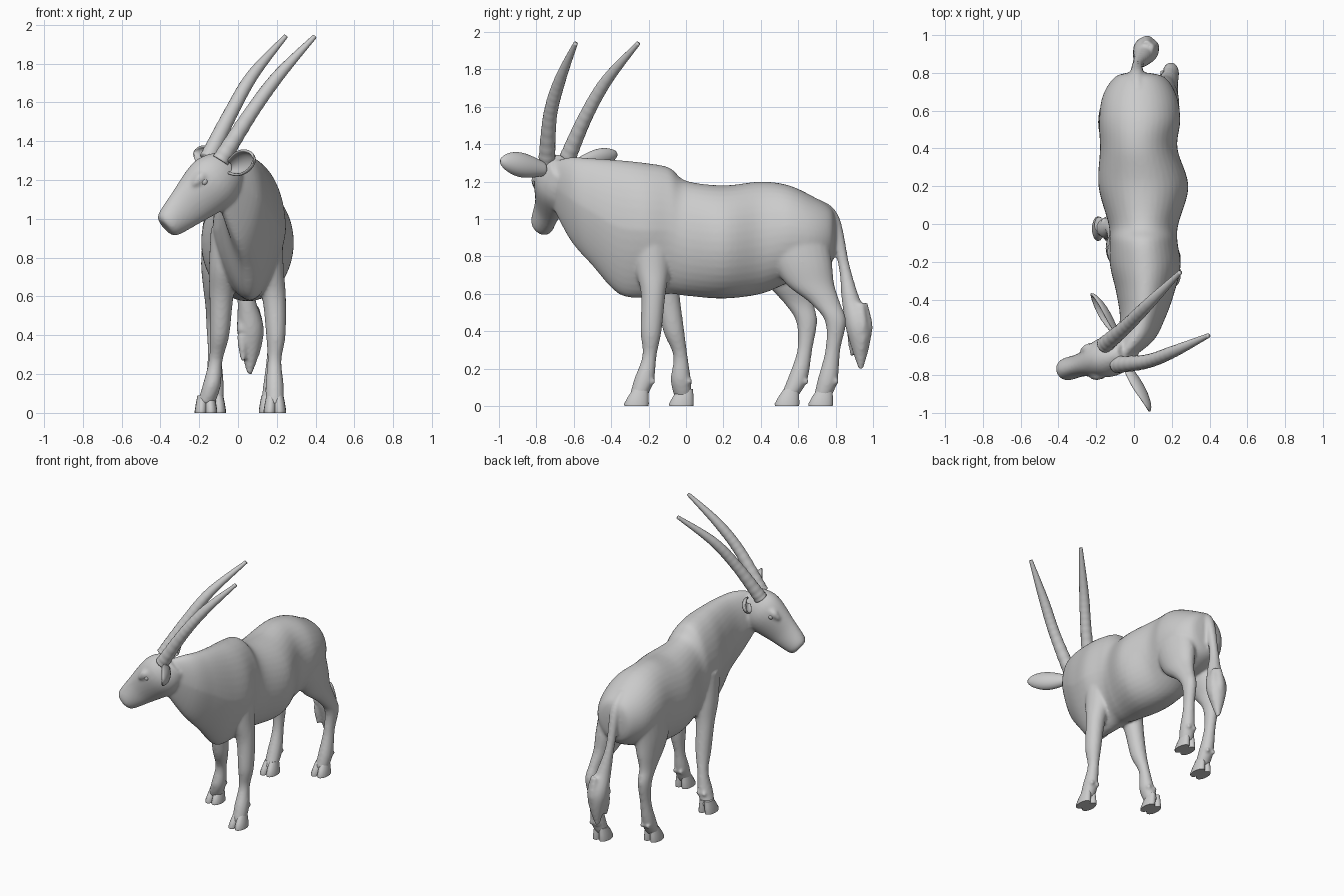
import bpy, math
from mathutils import Vector

if "Cube" in bpy.data.objects:
    bpy.data.objects.remove(bpy.data.objects["Cube"])

X, Y, Z = Vector((1, 0, 0)), Vector((0, 1, 0)), Vector((0, 0, 1))


def spline(pts, n=6):
    """Catmull-Rom interpolation of tuples of any length."""
    out = []
    for i in range(len(pts) - 1):
        a, b, c, d = pts[max(i - 1, 0)], pts[i], pts[i + 1], pts[min(i + 2, len(pts) - 1)]
        for k in range(n):
            t = k / n
            out.append(tuple(0.5 * (2 * q + (r - p) * t + (2 * p - 5 * q + 4 * r - s) * t * t
                                    + (3 * q - p - 3 * r + s) * t ** 3)
                             for p, q, r, s in zip(a, b, c, d)))
    return out + [tuple(pts[-1])]


def make(name, verts, faces):
    me = bpy.data.meshes.new(name)
    me.from_pydata(verts, [], faces)
    ob = bpy.data.objects.new(name, me)
    bpy.context.collection.objects.link(ob)
    bpy.ops.object.select_all(action='DESELECT')
    bpy.context.view_layer.objects.active = ob
    ob.select_set(True)
    bpy.ops.object.mode_set(mode='EDIT')
    bpy.ops.mesh.select_all(action='SELECT')
    bpy.ops.mesh.normals_make_consistent(inside=False)
    bpy.ops.object.mode_set(mode='OBJECT')
    me.shade_smooth()
    return ob


def loft(name, rings, n=24):
    """Closed skin over rings (centre, u, v, pinch); pinch narrows the -v side."""
    verts, faces = [], []
    for c, u, v, *pinch in rings:
        for k in range(n):
            a = 2 * math.pi * k / n
            f = 1 - (pinch[0] if pinch else 0) * max(0, -math.sin(a))
            verts.append(c + u * math.cos(a) * f + v * math.sin(a))
    for i in range(len(rings) - 1):
        for k in range(n):
            j = (k + 1) % n
            faces.append((i * n + k, i * n + j, i * n + n + j, i * n + n + k))
    faces += [tuple(range(n)), tuple(range(len(verts) - n, len(verts)))]
    return make(name, verts, faces)


def tube(name, pts, steps=6, ridge=0.0, n=16):
    """Round tube along (x, y, z, radius) points, with optional growth ridges."""
    p = spline(pts, steps)
    rings = []
    for i, q in enumerate(p):
        t = Vector(p[min(i + 1, len(p) - 1)][:3]) - Vector(p[max(i - 1, 0)][:3])
        rot = t.to_track_quat('Z', 'Y')
        r = q[3] * (1 + ridge * (1 - i / len(p)) * math.sin(i * math.pi / 2))
        rings.append((Vector(q[:3]), rot @ X * r, rot @ Y * r))
    return loft(name, rings, n)


def join(name, objs):
    bpy.ops.object.select_all(action='DESELECT')
    for o in objs:
        o.select_set(True)
    bpy.context.view_layer.objects.active = objs[0]
    bpy.ops.object.join()
    objs[0].name = name
    return objs[0]


# torso and neck: y, centre x, bottom z, top z, half width; the chest narrows to a keel
torso = [(.80, .02, .86, 1.0, .06), (.775, .03, .76, 1.06, .135), (.68, .03, .70, 1.12, .195),
         (.55, .03, .66, 1.18, .215), (.40, .025, .6, 1.2, .205), (.20, .05, .575, 1.18, .238),
         (0, .05, .59, 1.205, .185), (-.09, .05, .6, 1.275, .18), (-.22, .06, .58, 1.3, .187),
         (-.36, .06, .6, 1.315, .155), (-.50, .045, .75, 1.325, .12), (-.62, 0, .89, 1.33, .1),
         (-.73, -.09, 1.1, 1.3, .05)]
parts = [loft("torso", [(Vector((cx, y, (b + t) / 2)), X * w, Z * ((t - b) / 2), .3 * min(max(-y * 4, 0), 1))
                        for y, cx, b, t, w in spline(torso)], 40)]

# head: position from nose to poll, half width, half depth
nose, poll = Vector((-.375, -.775, .957)), Vector((-.03, -.67, 1.28))
side = Vector((.35, -.94, 0)).normalized()
up = side.cross(nose - poll).normalized()
up = up if up.z > 0 else -up
head = [(0, .042, .052), (.06, .06, .078), (.32, .064, .11), (.65, .106, .145), (.83, .098, .135), (1, .055, .09)]
parts.append(loft("head", [(nose.lerp(poll, t), side * w, up * d) for t, w, d in spline(head)], 28))

# brow over each eye
eye_line = nose.lerp(poll, .6) + up * .055
for s in (-1, 1):
    parts.append(tube("brow", [(*(eye_line + up * .025 + side * (s * .072) + (poll - nose) * d), r)
                               for d, r in ((-.12, .008), (0, .03), (.12, .008))]))

# legs: shared thickness (z, x radius, y radius), then a path per leg ending at the hoof
front = [(.95, .1, .11), (.75, .08, .095), (.6, .062, .066), (.4, .05, .056), (.27, .036, .038)]
hind = [(.95, .1, .18), (.77, .09, .16), (.65, .07, .128), (.55, .048, .08), (.45, .043, .056), (.3, .036, .04)]
foot = [(.14, .047, .054), (.05, .046, .047)]
legs = {
    "front_leg_right": (front, [(.13, -.18), (.155, -.18), (.185, -.175), (.195, -.187), (.188, -.195), (.19, -.265)]),
    "front_leg_left": (front, [(-.04, -.15), (-.07, -.13), (-.085, -.1), (-.095, -.065), (-.115, -.03), (-.165, -.025)]),
    "hind_leg_right": (hind, [(.13, .57), (.15, .62), (.165, .665), (.185, .745), (.195, .8), (.185, .785), (.165, .72)]),
    "hind_leg_left": (hind, [(-.08, .55), (-.1, .54), (-.11, .565), (-.12, .605), (-.12, .645), (-.12, .635), (-.12, .54)])}
toe = [(.018, .022, .09, .04), (.022, .01, .05, .055), (.025, 0, .012, .066), (.025, 0, 0, .064)]
for name, (profile, path) in legs.items():
    (cx, cy), (x, y) = path[-2:]
    fx, fy = cx * .58 + x * .42, cy * .58 + y * .42
    rows = zip(profile + foot, path[:-1] + [(fx, fy), (x, y + .01)])
    shaft = [(px, py, z, rx, ry) for (z, rx, ry), (px, py) in rows]
    parts.append(loft(name, [(Vector(q[:3]), X * q[3], Y * q[4]) for q in spline(shaft)]))
    toes = []
    for s in (-1, 1):
        # dewclaw and one half of the cloven hoof
        parts.append(tube("dewclaw", [(fx + s * .024, fy + d, .15 - d * .4, r)
                                      for d, r in ((.03, .01), (.048, .016), (.06, .008))]))
        toes.append(loft("toe", [(Vector((x + s * dx, y + dy, z)), X * (dx + .008), Y * ry)
                                 for dx, dy, z, ry in toe], 16))
    join(name.replace("leg", "hoof"), toes)
    bpy.ops.object.shade_smooth_by_angle(angle=math.radians(45))

# tail with tuft and loose strands
parts.append(tube("tail", [(.02, .70, 1.08, .03), (.015, .785, 1.0, .036), (.02, .845, .75, .03),
                           (.045, .88, .57, .048), (.065, .925, .41, .068), (.06, .935, .20, .014)], 8))
for dx, dy, dz in ((-.035, -.03, .05), (.04, .02, .08), (.01, .045, .12)):
    parts.append(tube("strand", [(.06 + dx * f, .92 + dy * f, z, r) for f, z, r in
                                 ((.7, .55, .02), (1.1, .42, .03), (1.0, .22 + dz, .012))]))

# fuse the flesh into one smooth skin
body = join("body", parts)
m = body.modifiers.new("fuse", 'REMESH')
m.mode, m.voxel_size, m.use_smooth_shade = 'VOXEL', .01, True
m = body.modifiers.new("soften", 'SMOOTH')
m.factor, m.iterations = .5, 6

# horns
horn_radius = (.045, .037, .031, .012)
horns = {"horn_right": [(-.09, -.745, 1.3), (.07, -.727, 1.55), (.21, -.675, 1.74), (.395, -.59, 1.94)],
         "horn_left": [(-.155, -.64, 1.31), (-.04, -.54, 1.54), (.075, -.425, 1.74), (.245, -.255, 1.94)]}
for name, path in horns.items():
    tube(name, [(*p, r) for p, r in zip(path, horn_radius)], 24, .025)


def ear(name, base, tip, width, wide, cup):
    """Cupped leaf shape from base to tip, open towards cup."""
    base, tip, wide, cup = Vector(base), Vector(tip), Vector(wide).normalized(), Vector(cup).normalized()
    rows, cols, verts = 14, 11, []
    for i in range(rows):
        t = i / (rows - 1)
        w = width * (.4 + .6 * math.sin(math.pi * min(t / .9, 1) * .62)) * math.sqrt(max(1 - t ** 3, .003))
        for k in range(cols):
            a = (k / (cols - 1) * 2 - 1) * (2 - .7 * t)
            verts.append(base.lerp(tip, t) + wide * (w * math.sin(a)) - cup * (w * .8 * (math.cos(a) - .3)))
    faces = [(i * cols + k, i * cols + k + 1, (i + 1) * cols + k + 1, (i + 1) * cols + k)
             for i in range(rows - 1) for k in range(cols - 1)]
    ob = make(name, verts, faces)
    m = ob.modifiers.new("thickness", 'SOLIDIFY')
    m.thickness, m.offset = .014, 0
    m = ob.modifiers.new("round", 'SUBSURF')
    m.levels = m.render_levels = 1


ear("ear_right", (-.045, -.75, 1.265), (.08, -.995, 1.31), .07, Z, (-.9, -.4, .1))
ear("ear_left", (-.10, -.57, 1.30), (-.23, -.37, 1.345), .055, (.3, .1, 1), (-.8, -.5, .3))

# eyes
for s, name in ((1, "eye_right"), (-1, "eye_left")):
    bpy.ops.mesh.primitive_uv_sphere_add(segments=20, ring_count=12, radius=.02,
                                         location=eye_line + side * (s * .081))
    bpy.context.object.name = name
    bpy.ops.object.shade_smooth()
